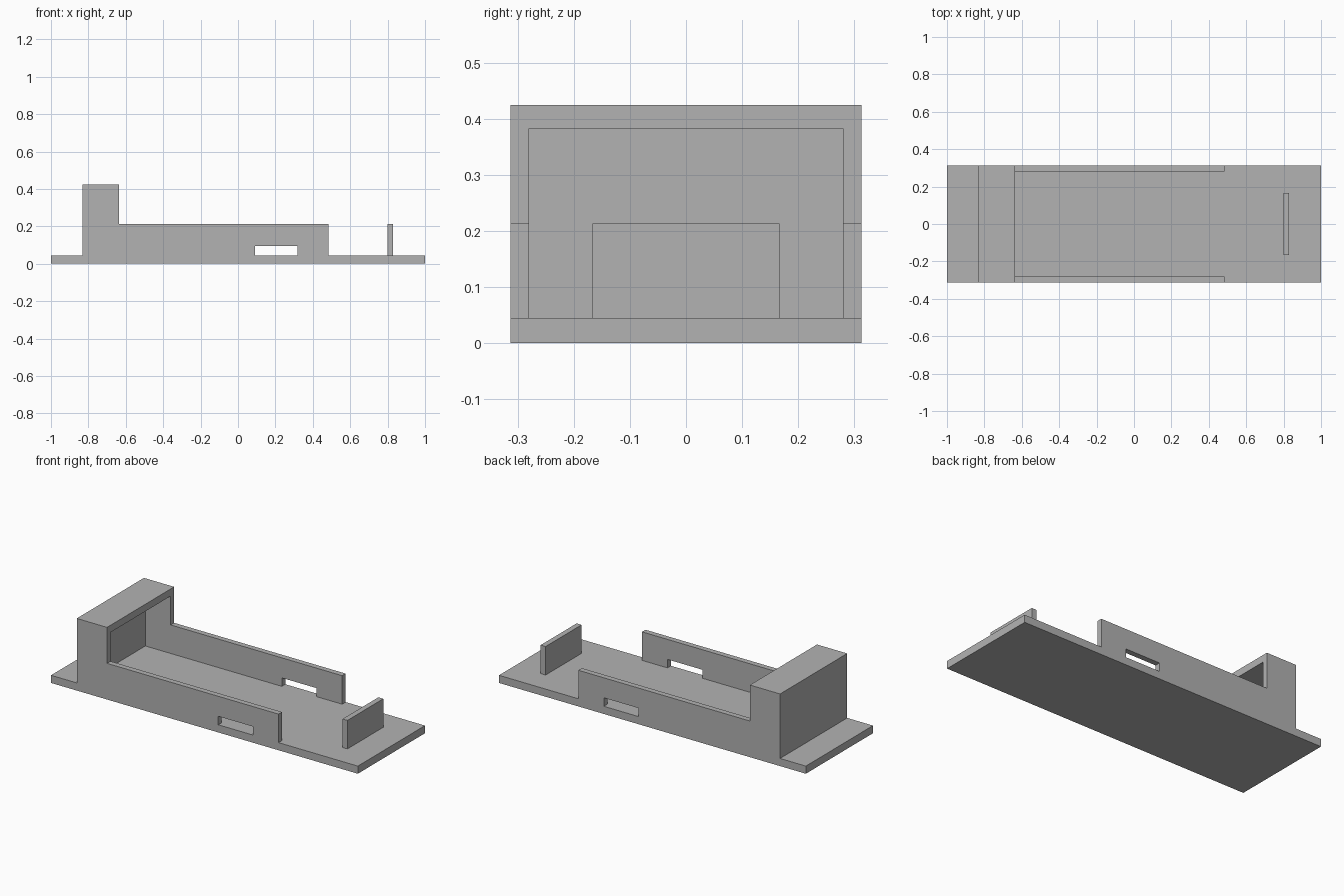
import bpy
import bmesh

cube = bpy.data.objects.get("Cube")
if cube:
    bpy.data.objects.remove(cube, do_unlink=True)

grey = bpy.data.materials.new("plain_grey")
grey.use_nodes = True
colour = (0.448, 0.448, 0.448, 1)
grey.diffuse_color = colour
grey.node_tree.nodes["Principled BSDF"].inputs["Base Color"].default_value = colour

FLOOR, WALL, TOP = 0.045, 0.213, 0.425   # heights of the floor, side walls and hood
HALF, INNER = 0.3125, 0.28               # outer and inner half widths


def prism(name, profile, half_width):
    """Extrude an x-z profile symmetrically along y."""
    bm = bmesh.new()
    face = bm.faces.new([bm.verts.new((x, -half_width, z)) for x, z in profile])
    grown = bmesh.ops.extrude_face_region(bm, geom=[face])["geom"]
    moved = [v for v in grown if isinstance(v, bmesh.types.BMVert)]
    bmesh.ops.translate(bm, verts=moved, vec=(0, 2 * half_width, 0))
    bmesh.ops.recalc_face_normals(bm, faces=bm.faces)
    mesh = bpy.data.meshes.new(name)
    bm.to_mesh(mesh)
    bm.free()
    mesh.materials.append(grey)
    obj = bpy.data.objects.new(name, mesh)
    bpy.context.collection.objects.link(obj)
    return obj


def block(name, x0, x1, z0, z1, half_width):
    return prism(name, [(x0, z0), (x1, z0), (x1, z1), (x0, z1)], half_width)


def cut(target, cutter):
    mod = target.modifiers.new("cut", 'BOOLEAN')
    mod.operation = 'DIFFERENCE'
    mod.solver = 'EXACT'
    mod.object = cutter
    bpy.context.view_layer.objects.active = target
    bpy.ops.object.modifier_apply(modifier=mod.name)
    bpy.data.objects.remove(cutter, do_unlink=True)


# Tray body: base plate, side walls and tall hood share one silhouette
body = prism("tray_body", [
    (-1, 0), (1, 0), (1, FLOOR), (0.483, FLOOR), (0.483, WALL),
    (-0.635, WALL), (-0.635, TOP), (-0.832, TOP), (-0.832, FLOOR), (-1, FLOOR),
], HALF)

# Hollow between the walls and under the hood, then the slot through both walls
cut(body, block("hollow_cutter", -0.8, 0.6, FLOOR, 0.383, INNER))
cut(body, block("slot_cutter", 0.09, 0.317, FLOOR, 0.095, 0.5))

# Upright stop near the open end
block("end_stop", 0.798, 0.83, FLOOR, WALL, 0.167)
